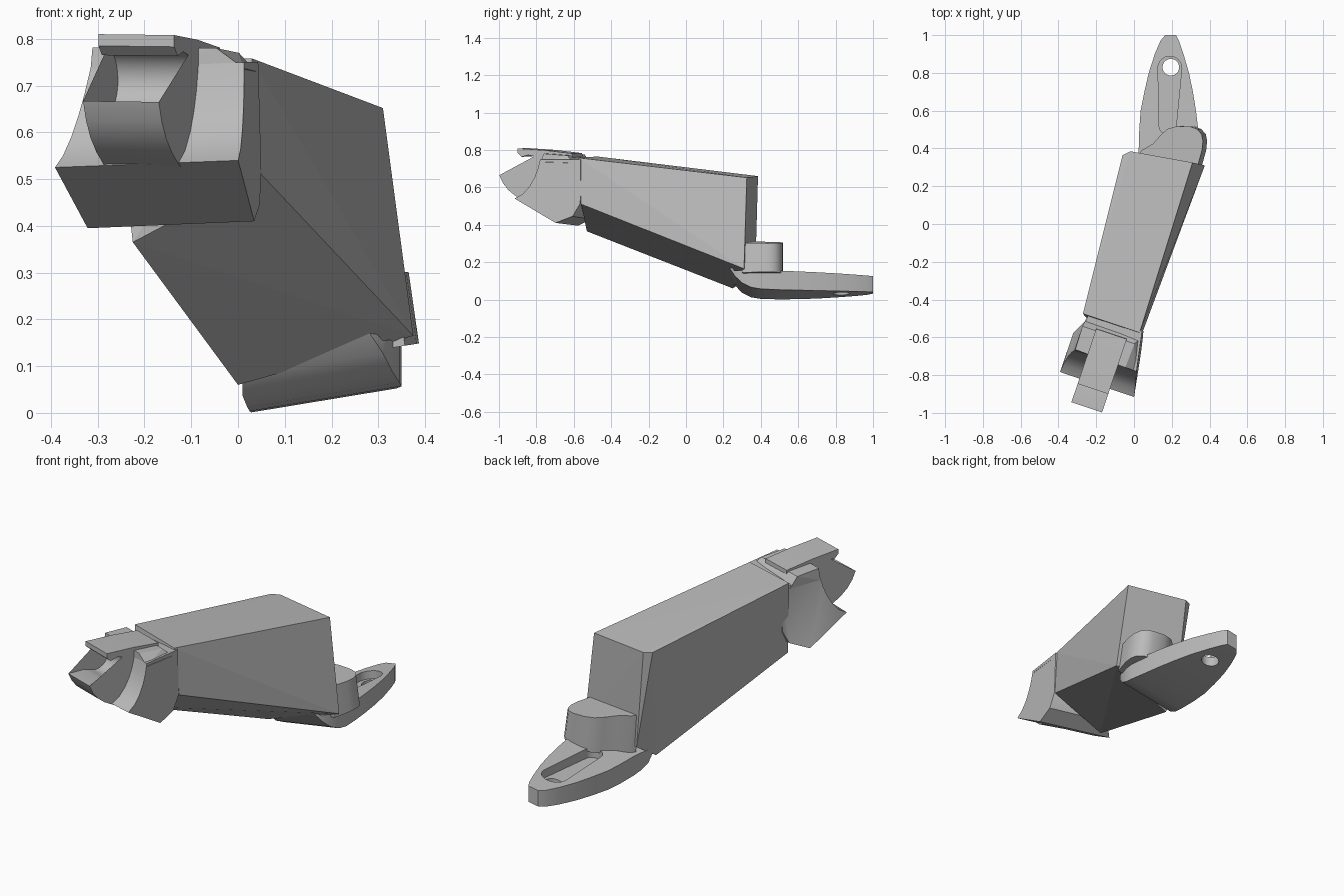
import bpy, bmesh, math
from mathutils import Vector

cube = bpy.data.objects.get("Cube")
if cube:
    bpy.data.objects.remove(cube)

grey = bpy.data.materials.new("plain grey")
grey.use_nodes = True
colour = (0.5, 0.5, 0.5, 1)
grey.diffuse_color = colour
grey.node_tree.nodes["Principled BSDF"].inputs["Base Color"].default_value = colour


def finish(bm, name, smooth=False):
    bmesh.ops.recalc_face_normals(bm, faces=bm.faces)
    mesh = bpy.data.meshes.new(name)
    bm.to_mesh(mesh)
    bm.free()
    mesh.materials.append(grey)
    obj = bpy.data.objects.new(name, mesh)
    bpy.context.collection.objects.link(obj)
    if smooth:
        shade(obj)
    return obj


def shade(obj):
    bpy.ops.object.select_all(action='DESELECT')
    obj.select_set(True)
    bpy.context.view_layer.objects.active = obj
    bpy.ops.object.shade_smooth_by_angle(angle=math.radians(30))


def hull(name, points):
    bm = bmesh.new()
    for p in points:
        bm.verts.new(p)
    result = bmesh.ops.convex_hull(bm, input=bm.verts)
    bmesh.ops.delete(bm, geom=result["geom_interior"], context='VERTS')
    return finish(bm, name)


def loft(name, rings, smooth=False):
    """Skin matching closed rings of points and cap both ends."""
    bm = bmesh.new()
    rows = [[bm.verts.new(p) for p in ring] for ring in rings]
    n = len(rows[0])
    for a, b in zip(rows, rows[1:]):
        for i in range(n):
            j = (i + 1) % n
            bm.faces.new((a[i], a[j], b[j], b[i]))
    caps = [bm.faces.new(rows[0]), bm.faces.new(rows[-1])]
    bmesh.ops.triangulate(bm, faces=caps)
    return finish(bm, name, smooth)


def cut(obj, cutter):
    mod = obj.modifiers.new("cut", 'BOOLEAN')
    mod.operation = 'DIFFERENCE'
    mod.solver = 'EXACT'
    mod.object = cutter
    bpy.ops.object.select_all(action='DESELECT')
    bpy.context.view_layer.objects.active = obj
    bpy.ops.object.modifier_apply(modifier=mod.name)
    bpy.data.objects.remove(cutter)


# The head is laid out across (s), along (t) and up (z) the slanted arm.
ACROSS, ALONG = Vector((0.947, -0.32, 0)), Vector((0.32, 0.947, 0))


def head_point(s, t, z):
    return ACROSS * s + ALONG * t + Vector((0, 0, z))


# Long tapered arm
hull("arm", [
    (-0.27, -0.475, 0.765), (0.03, -0.575, 0.758), (0.31, 0.325, 0.652),
    (-0.02, 0.385, 0.66), (-0.06, 0.365, 0.662), (0.05, -0.56, 0.51),
    (-0.225, -0.53, 0.365), (0.375, 0.31, 0.165), (0.0, 0.25, 0.06),
    (0.03, 0.37, 0.14)])


# Foot plate: leaf outline, rolled sideways, curling up under the arm
def roll(x):
    return 0.165 * (x - 0.04)


sections = []
for y, left, right, lift in [
        (0.23, 0.01, 0.28, 0.13), (0.26, 0.01, 0.31, 0.08), (0.30, 0.01, 0.33, 0.038),
        (0.35, 0.02, 0.345, 0.012), (0.40, 0.025, 0.35, 0.003), (0.50, 0.028, 0.34, 0),
        (0.60, 0.035, 0.328, 0), (0.70, 0.055, 0.312, 0), (0.80, 0.078, 0.291, 0.002),
        (0.90, 0.11, 0.262, 0.004), (0.97, 0.14, 0.238, 0.006), (1.0, 0.165, 0.222, 0.008)]:
    low = 0.003 + lift
    high = max(0.105 + 0.02 * (0.5 - y), low + 0.015)
    sections.append([(left, y, low + roll(left)), (right, y, low + roll(right)),
                     (right, y, high + roll(right)), (left, y, high + roll(left))])
foot = loft("foot_plate", sections, True)


# Tapered recess and through hole in the foot
def disc(x, y, r, z, n=32):
    return [(x + r * math.cos(2 * math.pi * i / n),
             y + r * math.sin(2 * math.pi * i / n), z) for i in range(n)]


def rolled(points):
    return [(x, y, z + roll(x)) for x, y, z in points]


recess = []
for z in (0.055, 0.25):
    recess += rolled(disc(0.19, 0.825, 0.063, z) + disc(0.178, 0.52, 0.045, z))
cut(foot, hull("recess_cutter", recess))
cut(foot, hull("hole_cutter", disc(0.195, 0.83, 0.044, -0.2) + disc(0.195, 0.83, 0.044, 0.4)))
shade(foot)

# Rounded boss between arm and foot
outline = [(0.02, 0.36), (0.04, 0.39), (0.10, 0.425), (0.145, 0.475), (0.18, 0.505),
           (0.23, 0.518), (0.30, 0.515), (0.335, 0.502), (0.358, 0.475), (0.365, 0.44),
           (0.36, 0.39), (0.335, 0.30)]
loft("boss", [[(x + 0.022, y, 0.095 + roll(x)) for x, y in outline],
              [(x, y, 0.312 - 0.03 * x) for x, y in outline]], True)

# Head block with hollowed front shoulders
side = [(-0.868, 0.525), (-0.65, 0.395), (-0.56, 0.43), (-0.52, 0.50), (-0.52, 0.735),
        (-0.735, 0.735), (-0.748, 0.68), (-0.765, 0.635), (-0.79, 0.59), (-0.825, 0.55)]


def left_edge(t, z):
    front = -0.12 if z < 0.53 else -0.12 + 0.17 * (z - 0.53)
    return front if t < -0.6 else -0.075


def right_edge(t, z):
    return 0.294 - 0.19 * (t + 0.87) - 0.03 * (z - 0.53)


loft("head_block", [
    [head_point(left_edge(t, z), t, z) for t, z in side],
    [head_point(right_edge(t, z), t, z + 0.015) for t, z in side]], True)

# Chamfered cap on the head
hull("head_cap", [head_point(s, t, z) for s, t, z in [
    (-0.086, -0.735, 0.72), (0.264, -0.735, 0.735), (-0.08, -0.56, 0.72), (0.23, -0.56, 0.73),
    (-0.082, -0.73, 0.782), (0.20, -0.735, 0.78), (-0.085, -0.60, 0.775), (0.205, -0.60, 0.77)]])

# Open round jaw, a narrower tongue reaching forward
socket = []
for i in range(19):
    a = math.radians(125 - i * 245 / 18)
    socket.append((-0.835 + 0.068 * math.cos(a), 0.711 + 0.066 * math.sin(a)))
jaw = [(-0.897, 0.81), (-0.897, 0.785)] + socket + [
    (-0.91, 0.664), (-1.0, 0.667), (-0.98, 0.625), (-0.95, 0.588), (-0.91, 0.557),
    (-0.86, 0.53), (-0.70, 0.48), (-0.58, 0.60), (-0.59, 0.783), (-0.74, 0.80)]
loft("jaw", [[head_point(s, t, z + dz) for t, z in jaw]
             for s, dz in ((-0.012, 0), (0.159, -0.002))], True)
